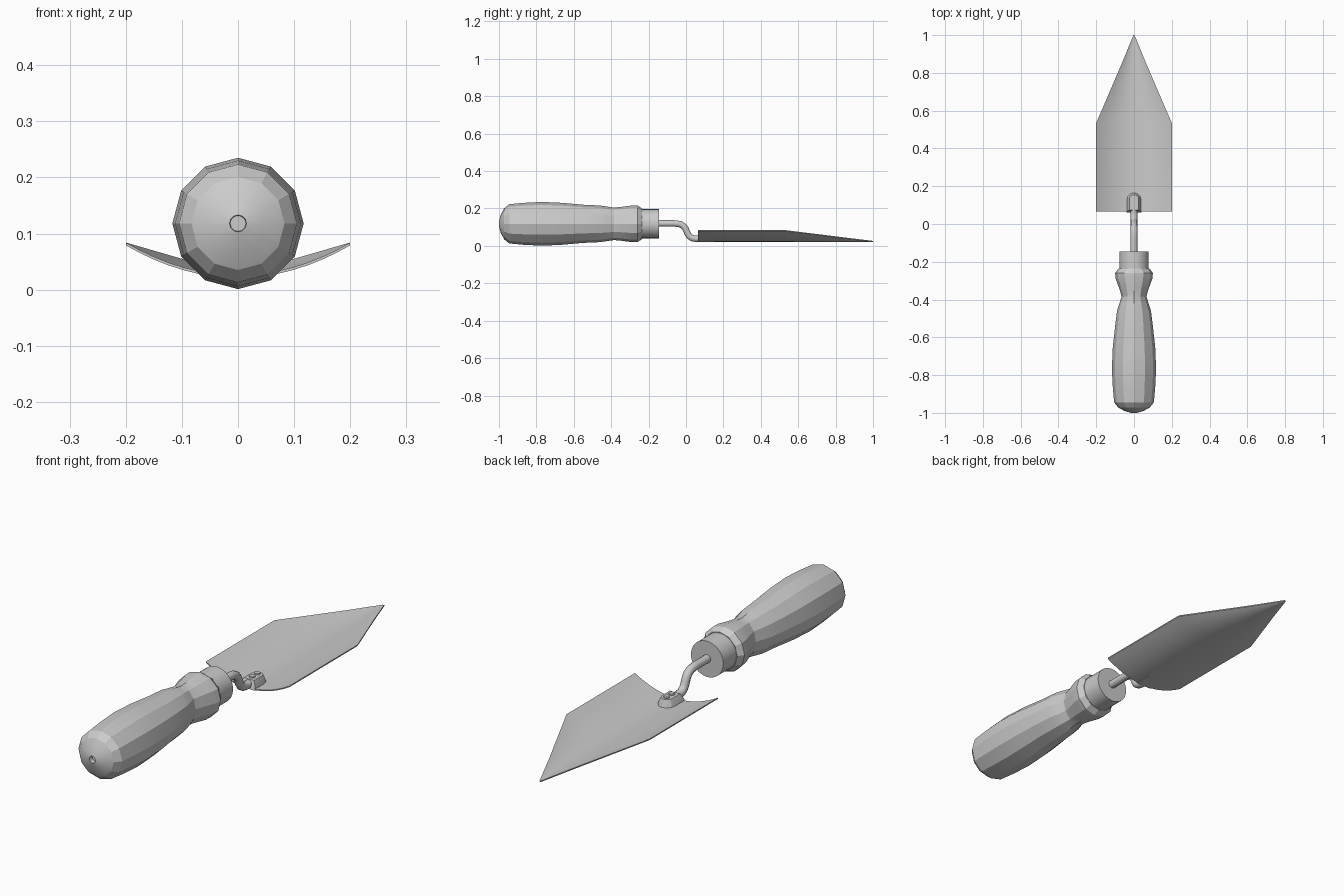
import bpy, bmesh, math

if "Cube" in bpy.data.objects:
    bpy.data.objects.remove(bpy.data.objects["Cube"])

CZ = 0.118  # height of the handle axis


def finish(name, bm, angle=None):
    bmesh.ops.recalc_face_normals(bm, faces=bm.faces)
    me = bpy.data.meshes.new(name)
    bm.to_mesh(me)
    bm.free()
    ob = bpy.data.objects.new(name, me)
    bpy.context.collection.objects.link(ob)
    if angle:
        bpy.ops.object.select_all(action='DESELECT')
        ob.select_set(True)
        bpy.context.view_layer.objects.active = ob
        bpy.ops.object.shade_smooth_by_angle(angle=math.radians(angle))
    return ob


def loft(name, rings, angle=None):
    """Skin closed rings of equal length and cap both ends."""
    bm = bmesh.new()
    loops = [[bm.verts.new(p) for p in r] for r in rings]
    n = len(loops[0])
    for a, b in zip(loops, loops[1:]):
        for i in range(n):
            j = (i + 1) % n
            bm.faces.new((a[i], a[j], b[j], b[i]))
    bm.faces.new(loops[0])
    bm.faces.new(loops[-1])
    return finish(name, bm, angle)


def turned(name, profile, sides, angle):
    """Rings along y; each profile entry is (y, x radius, z radius)."""
    rings = []
    for y, rx, rz in profile:
        rings.append([(rx * math.sin(2 * math.pi * k / sides), y,
                       CZ + rz * math.cos(2 * math.pi * k / sides)) for k in range(sides)])
    return loft(name, rings, angle)


# Twelve-sided grip with a pinched neck and a shallow hanging hole
turned("handle", [
    (-0.98, 0.014, 0.014), (-1.0, 0.015, 0.015), (-0.99, 0.05, 0.05),
    (-0.972, 0.083, 0.083), (-0.945, 0.105, 0.105), (-0.87, 0.112, 0.112),
    (-0.77, 0.117, 0.117), (-0.66, 0.113, 0.112), (-0.55, 0.101, 0.102),
    (-0.46, 0.09, 0.098), (-0.42, 0.077, 0.092), (-0.385, 0.066, 0.087),
    (-0.35, 0.075, 0.090), (-0.29, 0.097, 0.098), (-0.26, 0.1, 0.098),
    (-0.235, 0.082, 0.082)], 12, 20)

# Metal collar
turned("ferrule", [(-0.245, 0.078, 0.078), (-0.145, 0.078, 0.078)], 24, 30)

# Bent rod from the collar down to the blade
cu = bpy.data.curves.new("neck_rod", 'CURVE')
cu.dimensions = '3D'
cu.bevel_depth = 0.018
cu.bevel_resolution = 3
cu.resolution_u = 8
cu.use_fill_caps = True
sp = cu.splines.new('BEZIER')
path = [((-0.17, CZ + 0.002), 0.03), ((-0.06, CZ + 0.002), 0.045),
        ((0.055, 0.038), 0.045), ((0.10, 0.038), 0.015)]
sp.bezier_points.add(len(path) - 1)
for bp, ((y, z), h) in zip(sp.bezier_points, path):
    bp.co = (0, y, z)
    bp.handle_left_type = bp.handle_right_type = 'FREE'
    bp.handle_left = (0, y - h, z)
    bp.handle_right = (0, y + h, z)
rod = bpy.data.objects.new("neck_rod", cu)
bpy.context.collection.objects.link(rod)
# sharpen the S-bend
sp.bezier_points[1].handle_right = (0, 0.03, CZ + 0.002)
sp.bezier_points[2].handle_left = (0, -0.02, 0.038)

# Dished blade: parallel sides, then a cone-like taper to the point
bm = bmesh.new()
N, T = 16, 0.005
stations = [(0.065, 1), (0.535, 1), (0.69, 2 / 3), (0.845, 1 / 3), (1.0, 0.015)]
rows = []
for y, s in stations:
    row = []
    for i in range(N + 1):
        u = -1 + 2 * i / N
        row.append(bm.verts.new((0.2 * u * s, y, 0.026 + 0.058 * s * u * u)))
    rows.append(row)
for a, b in zip(rows, rows[1:]):
    for i in range(N):
        bm.faces.new((a[i], a[i + 1], b[i + 1], b[i]))
bmesh.ops.recalc_face_normals(bm, faces=bm.faces)
geom = bmesh.ops.extrude_face_region(bm, geom=bm.faces[:])
verts = [v for v in geom["geom"] if isinstance(v, bmesh.types.BMVert)]
bmesh.ops.translate(bm, verts=verts, vec=(0, 0, -T))
finish("blade", bm, 30)


# Tapered tang foot with a rounded front
def foot_ring(w, y0, y1, z):
    ring = [(-w, y0, z), (w, y0, z)]
    for k in range(7):
        a = math.pi * k / 6
        ring.append((w * math.cos(a), y1 - w + w * math.sin(a), z))
    return ring


loft("tang_foot", [foot_ring(0.039, 0.062, 0.167, 0.022),
                   foot_ring(0.037, 0.065, 0.163, 0.035),
                   foot_ring(0.025, 0.075, 0.155, 0.058)], 25)

# Two rivets
for i, y in enumerate((0.098, 0.133)):
    bpy.ops.mesh.primitive_cylinder_add(vertices=12, radius=0.012, depth=0.012,
                                        location=(0, y, 0.058))
    bpy.context.object.name = f"rivet_{i + 1}"
